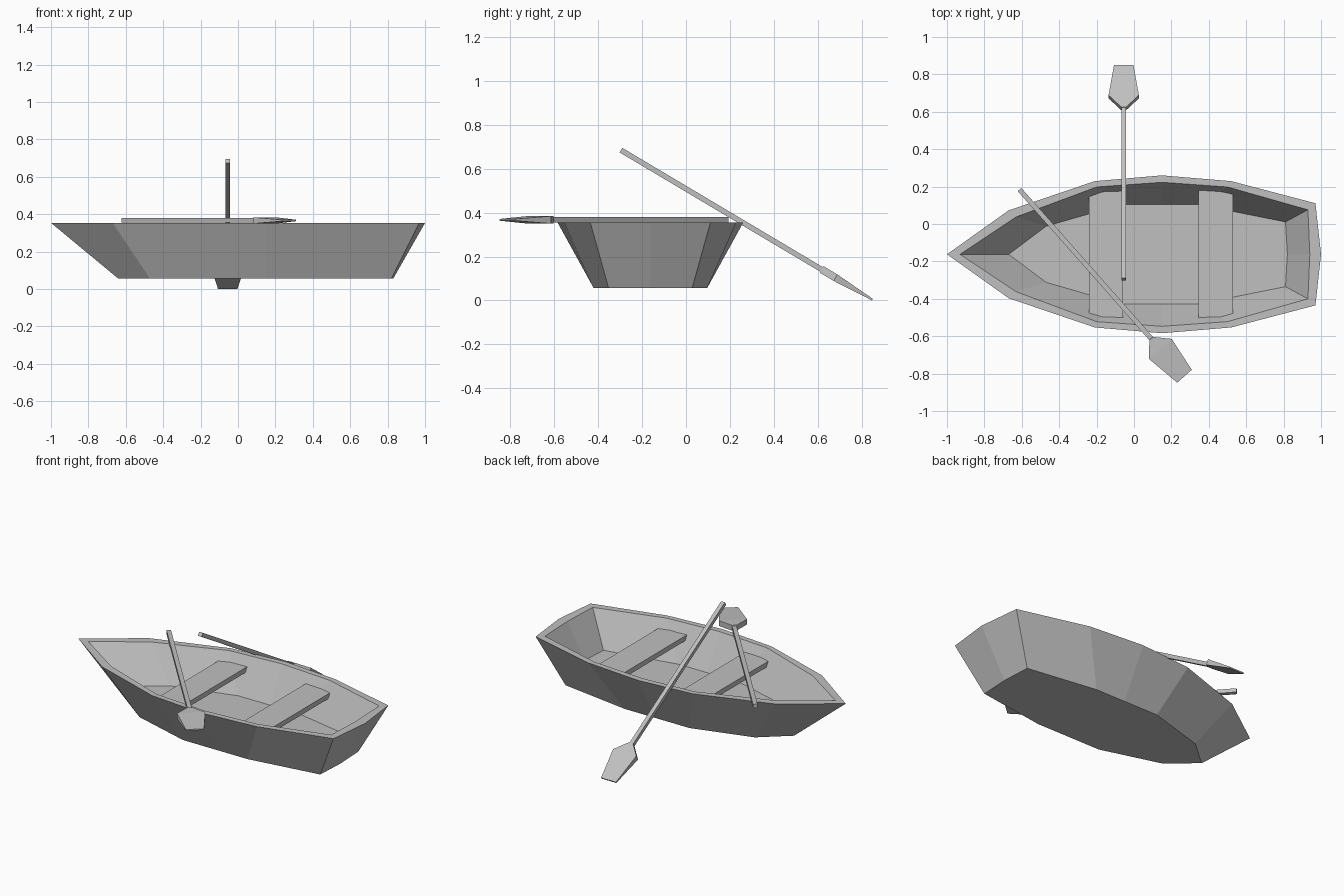
import bpy
import bmesh
from mathutils import Vector

cube = bpy.data.objects.get("Cube")
if cube:
    bpy.data.objects.remove(cube, do_unlink=True)

KEEL_Y = -0.162  # centreline of the boat


def make_material(name, rgb):
    mat = bpy.data.materials.new(name)
    mat.use_nodes = True
    color = (*rgb, 1)
    mat.diffuse_color = color
    mat.node_tree.nodes["Principled BSDF"].inputs["Base Color"].default_value = color
    return mat


GREY = make_material("plain grey", (0.53, 0.53, 0.53))


def loft(name, rings):
    """Skin a series of closed rings with equal point counts, capping both ends."""
    bm = bmesh.new()
    loops = [[bm.verts.new(p) for p in ring] for ring in rings]
    n = len(loops[0])
    for a, b in zip(loops, loops[1:]):
        for i in range(n):
            j = (i + 1) % n
            bm.faces.new((a[i], a[j], b[j], b[i]))
    bm.faces.new(loops[0][::-1])
    bm.faces.new(loops[-1])
    bmesh.ops.recalc_face_normals(bm, faces=bm.faces)
    mesh = bpy.data.meshes.new(name)
    bm.to_mesh(mesh)
    bm.free()
    mesh.materials.append(GREY)
    obj = bpy.data.objects.new(name, mesh)
    bpy.context.collection.objects.link(obj)
    return obj


def outline(half, z):
    """Mirror a half outline (bow to stern, on the centreline at both ends)."""
    pts = half + [(x, -y) for x, y in half[-2:0:-1]]
    return [(x, KEEL_Y + y, z) for x, y in pts]


# Hull: bottom, outer rim, inner rim, floor
bottom = [(-0.64, 0), (-0.47, 0.147), (-0.09, 0.258), (0.15, 0.258),
          (0.36, 0.258), (0.82, 0.19), (0.83, 0)]
outer_rim = [(-1, 0), (-0.67, 0.235), (-0.21, 0.391), (0.15, 0.422),
             (0.52, 0.391), (0.97, 0.273), (1, 0)]
inner_rim = [(-0.93, 0), (-0.63, 0.2), (-0.2, 0.36), (0.15, 0.385),
             (0.5, 0.36), (0.93, 0.238), (0.94, 0)]
floor = [(-0.67, 0), (-0.47, 0.15), (-0.07, 0.265), (0.15, 0.265),
         (0.35, 0.265), (0.81, 0.173), (0.82, 0)]
loft("hull", [outline(bottom, 0.056), outline(outer_rim, 0.354),
              outline(inner_rim, 0.354), outline(floor, 0.14)])

# Bench seats, with ends following the hull sides
for name, side in (("front_seat", [(-0.24, 0.313), (-0.2, 0.333), (-0.06, 0.338)]),
                   ("rear_seat", [(0.345, 0.342), (0.49, 0.335), (0.53, 0.318)])):
    ring = side + [(x, -y) for x, y in reversed(side)]
    loft(name, [[(x, KEEL_Y + y, z) for x, y in ring] for z in (0.267, 0.298)])


# Oars: square shaft running into a tapering blade
def oar(name, start, end, across):
    start, end = Vector(start), Vector(end)
    along = (end - start).normalized()
    across = Vector(across).normalized()
    up = across.cross(along)
    length = (end - start).length
    stations = [(0, 0.013, 0.012), (length - 0.27, 0.013, 0.012),
                (length - 0.268, 0.014, 0.017), (length - 0.195, 0.081, 0.017),
                (length, 0.052, 0.004)]
    corners = ((-1, -1), (1, -1), (1, 1), (-1, 1))
    loft(name, [[start + along * t + across * (w * a) + up * (h * b)
                 for a, b in corners] for t, w, h in stations])


oar("left_oar", (-0.055, -0.296, 0.684), (-0.055, 0.848, 0.004), (1, 0, 0))
oar("right_oar", (-0.612, 0.184, 0.367), (0.27, -0.814, 0.367), (0.998, 0.882, 0))
